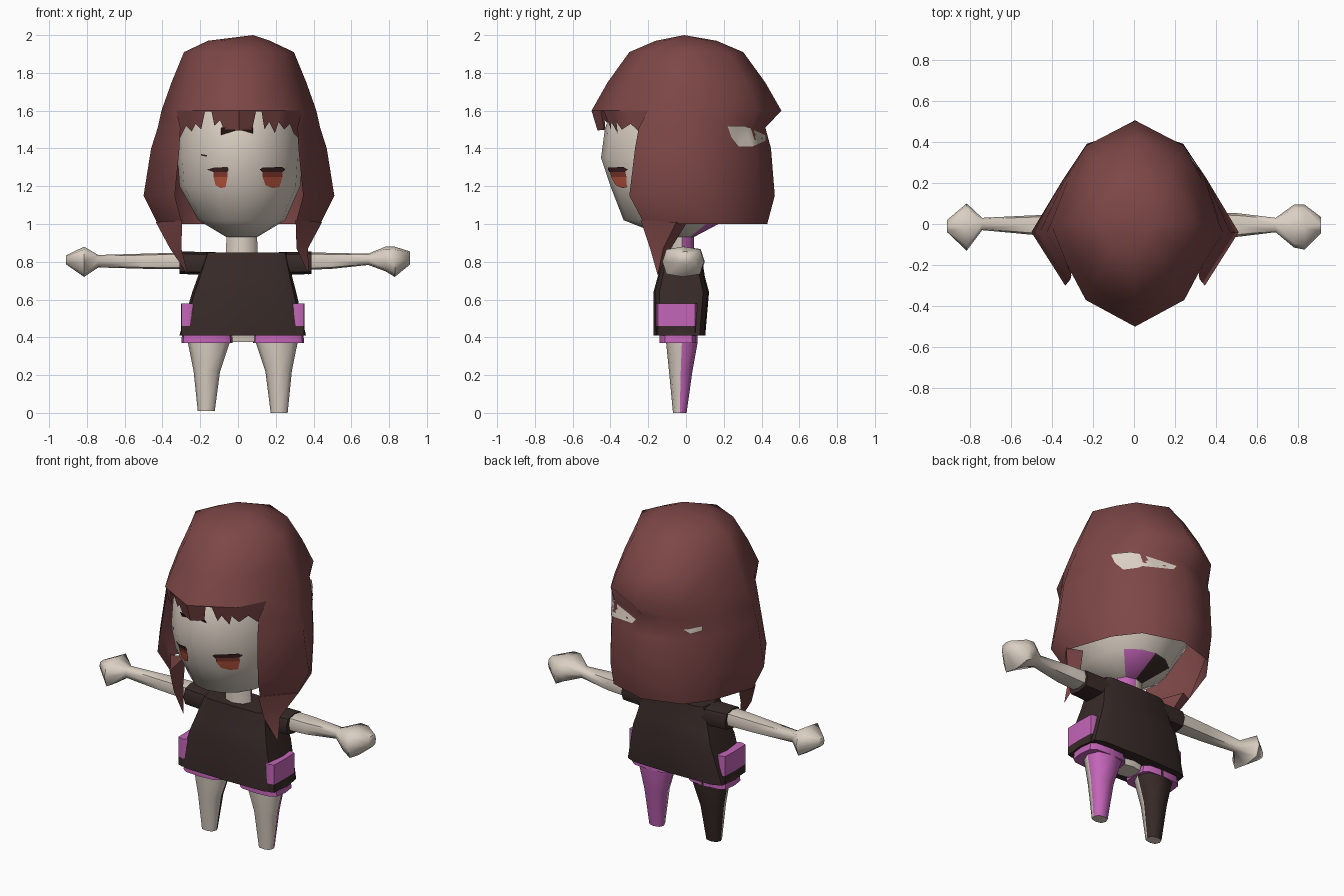
import bpy, bmesh, math
from mathutils import Vector
from mathutils.bvhtree import BVHTree

if "Cube" in bpy.data.objects:
    bpy.data.objects.remove(bpy.data.objects["Cube"])


def material(name, r, g, b):
    m = bpy.data.materials.new(name)
    m.diffuse_color = (r, g, b, 1)
    m.use_nodes = True
    m.node_tree.nodes["Principled BSDF"].inputs["Base Color"].default_value = m.diffuse_color
    return m


HAIR = material("hair_brown", .205, .062, .062)
SKIN = material("skin", .70, .62, .54)
CLOTH = material("dark_cloth", .038, .023, .021)
PINK = material("pink_cloth", .55, .13, .48)
IRIS = material("iris_orange", .56, .10, .055)
IRIS_DARK = material("iris_shade", .27, .05, .032)
LASH = material("lash_brown", .05, .016, .016)


def make(name, verts, faces, mats, angle=50, fix=True):
    me = bpy.data.meshes.new(name)
    me.from_pydata([tuple(v) for v in verts], [], faces)
    for m in mats:
        me.materials.append(m)
    if fix:
        bm = bmesh.new()
        bm.from_mesh(me)
        bmesh.ops.recalc_face_normals(bm, faces=bm.faces)
        bm.to_mesh(me)
        bm.free()
    ob = bpy.data.objects.new(name, me)
    bpy.context.collection.objects.link(ob)
    bpy.ops.object.select_all(action='DESELECT')
    ob.select_set(True)
    bpy.context.view_layer.objects.active = ob
    bpy.ops.object.shade_smooth_by_angle(angle=math.radians(angle))
    return ob


def loft(name, rings, mats, n=12, p=1.0, axis='z', angle=50):
    """Rings are (position, centre1, centre2, radius1, radius2); p < 1 gives boxier sections."""
    verts, faces = [], []
    for pos, c1, c2, r1, r2 in rings:
        for i in range(n):
            a = 2 * math.pi * i / n
            c, s = math.cos(a), math.sin(a)
            u = c1 + r1 * math.copysign(abs(round(c, 6)) ** p, c)
            v = c2 + r2 * math.copysign(abs(round(s, 6)) ** p, s)
            verts.append((u, v, pos) if axis == 'z' else (pos, u, v))
    for k in range(len(rings) - 1):
        for i in range(n):
            j = (i + 1) % n
            faces.append((k * n + i, k * n + j, (k + 1) * n + j, (k + 1) * n + i))
    faces += [tuple(range(n))[::-1], tuple(range(len(verts) - n, len(verts)))]
    return make(name, verts, faces, mats, angle)


def paint(ob, rule):
    for f in ob.data.polygons:
        f.material_index = rule(f.center)


def decal(name, target, points, direction, mat, lift=.007):
    """Thin plate: an outline projected along a direction onto a target."""
    d = Vector(direction).normalized()
    u = d.cross(Vector((0, 0, 1)))
    tree = BVHTree.FromPolygons([v.co for v in target.data.vertices],
                                [tuple(f.vertices) for f in target.data.polygons])
    bm = bmesh.new()
    bm.faces.new([bm.verts.new(u * a + Vector((0, 0, b)) - d * 3) for a, b in points])
    bmesh.ops.triangulate(bm, faces=bm.faces[:])
    bmesh.ops.subdivide_edges(bm, edges=bm.edges[:], cuts=3, use_grid_fill=True)
    bm.verts.index_update()
    verts = []
    for v in bm.verts:
        hit = tree.ray_cast(v.co, d)[0]
        verts.append((hit if hit else v.co + d * 2.6) - d * lift)
    faces = [tuple(v.index for v in f.verts) for f in bm.faces]
    bm.free()
    ob = make(name, verts, faces, [mat], fix=False)
    if ob.data.polygons[0].normal.dot(d) > 0:
        ob.data.flip_normals()
    return ob


# Head; the back of its underside is half pink, half dark
head = loft("head", [(.93, .02, -.03, .08, .07), (1.02, .02, -.06, .23, .27),
                     (1.2, .01, -.04, .32, .36), (1.35, .01, -.03, .33, .42),
                     (1.5, .01, -.02, .33, .41), (1.65, .01, -.01, .29, .37),
                     (1.8, .01, 0, .2, .25)], [SKIN, PINK, CLOTH], 16)
paint(head, lambda c: (1 if c.x > .02 else 2)
      if c.z < 1 and c.y > .04 and abs(c.x - .02) < .11 else 0)
neck = loft("neck", [(.82, .02, -.02, .085, .065), (.96, .02, -.02, .08, .06)], [SKIN, PINK], 8)
paint(neck, lambda c: 1 if c.y > -.01 and c.x > .02 else 0)

# Hair: one outline scaled up to the crown, then rows hung round the sides and back
half = [(0, -.5), (.24, -.37), (.33, -.2), (.41, 0), (.325, .22), (.24, .38), (0, .505)]
outline = half + [(-x, y) for x, y in half[-2:0:-1]]
N = len(outline)
verts, faces = [], []
levels = [(1.6, 1, 1), (1.75, .87, .83), (1.91, .71, .6), (1.97, .4, .32)]
for z, sx, sy in levels:
    verts += [(x * sx + .005, y * sy, z) for x, y in outline]
for k in range(len(levels) - 1):
    for i in range(N):
        j = (i + 1) % N
        faces.append((k * N + i, k * N + j, (k + 1) * N + j, (k + 1) * N + i))
verts.append((.08, -.01, 2.0))
faces += [((len(levels) - 1) * N + i, (len(levels) - 1) * N + (i + 1) % N, len(verts) - 1)
          for i in range(N)]
above = list(range(2, 11))
for z, fx, fy, w, b in [(1.51, .31, -.25, .43, .42), (1.4, .315, -.27, .465, .45),
                        (1.15, .34, -.30, .505, .47), (1.0, .30, -.22, .43, .43)]:
    row = [(fx, fy, z), (w, -.04, z), (.34 + .12 * (w - .43), .22, z), (.235, .83 * b, z), (0, b, z)]
    below = list(range(len(verts), len(verts) + 9))
    verts += [(x + .005, y, h) for x, y, h in row + [(-x, y, h) for x, y, h in row[-2::-1]]]
    faces += [(above[i], below[i], below[i + 1], above[i + 1]) for i in range(8)]
    above = below
hair = make("hair", verts, faces, [HAIR], 75, False)

# Pointed side locks
for side, s, tip in (("left", -1, .27), ("right", 1, .37)):
    ring = [(.30, -.24, 1.02), (.44, -.05, 1.01), (.36, 0, 1.0),
            (.305, -.19, .87), (.365, -.12, .87), (.32, -.08, .87), (tip, -.15, .73)]
    make("side_lock_" + side, [(s * x + .005, y, z) for x, y, z in ring],
         [(0, 1, 4, 3), (1, 2, 5, 4), (2, 0, 3, 5), (3, 4, 6), (4, 5, 6), (5, 3, 6), (2, 1, 0)],
         [HAIR])


# Ragged fringe hung from the cap rim
def rim_y(x):
    x = abs(x)
    return -.5 + x * .13 / .24 if x < .24 else -.37 + (x - .24) * .17 / .09


fringe = [(-.33, 1.42), (-.28, 1.52), (-.25, 1.49), (-.23, 1.53), (-.2, 1.5), (-.18, 1.595),
          (-.145, 1.595), (-.13, 1.52), (-.1, 1.55), (-.08, 1.5), (0, 1.495), (.07, 1.5),
          (.09, 1.595), (.12, 1.595), (.135, 1.5), (.16, 1.54), (.19, 1.48), (.21, 1.54),
          (.24, 1.5), (.27, 1.53), (.29, 1.48), (.33, 1.44)]
verts = []
for x, z in fringe:
    verts += [(x + .005, rim_y(x), 1.6), (x + .005, rim_y(x) + (1.6 - z) * .3, z)]
make("fringe", verts, [(2 * i, 2 * i + 1, 2 * i + 3, 2 * i + 2) for i in range(len(fringe) - 1)],
     [HAIR], 45, False)
make("fringe_underside", [(-.09, -.435, 1.51), (.08, -.44, 1.51), (.08, -.405, 1.465), (-.09, -.405, 1.465)],
     [(0, 3, 2, 1)], [LASH], fix=False)

# Bare patches in the hair
decal("bare_patch_right", hair, [(.22, 1.52), (.31, 1.52), (.42, 1.47), (.42, 1.44), (.35, 1.41),
                                 (.28, 1.41), (.24, 1.46)], (-1, 0, 0), SKIN)
decal("bare_patch_back", hair, [(-.09, 1.46), (.02, 1.47), (.02, 1.44), (-.05, 1.43)], (1, -1, 0), SKIN)

# Eyes
for side, x0, x1, l0, l1 in (("left", -.13, -.055, -.165, -.05), ("right", .13, .235, .115, .25)):
    m, q = (x0 + x1) / 2, (x1 - x0) / 4
    decal("iris_" + side, head, [(x0, 1.25), (x0 + q * .6, 1.205), (m, 1.19), (x1 - q * .6, 1.195),
                                 (x1, 1.25)], (0, 1, 0), IRIS)
    decal("iris_top_" + side, head, [(x0, 1.25), (x1, 1.25), (x1, 1.28), (x0, 1.28)],
          (0, 1, 0), IRIS_DARK)
    decal("lash_" + side, head, [(l0, 1.288), (x0, 1.275), (x1, 1.275), (l1, 1.288), (x1, 1.302),
                                 (x0, 1.298)], (0, 1, 0), LASH, .009)
decal("brow", head, [(-.195, 1.362), (-.165, 1.356), (-.165, 1.365), (-.195, 1.37)], (0, 1, 0), LASH)

# Dress and sleeves
loft("dress", [(.41, .025, -.035, .335, .137), (.64, .033, -.025, .275, .147),
               (.72, .037, -.025, .25, .125), (.85, .045, -.02, .215, .1)], [CLOTH], 12, .35, angle=40)
loft("sleeve_left", [(-.31, -.01, .795, .075, .06), (-.1, -.01, .79, .09, .06)], [CLOTH], 8, .7, 'x')
loft("sleeve_right", [(.2, -.01, .79, .09, .06), (.39, -.01, .795, .08, .06)], [CLOTH], 8, .7, 'x')

# Arms with mitten hands
loft("arm_left", [(-.25, -.01, .805, .06, .045), (-.5, -.005, .803, .047, .04),
                  (-.74, 0, .803, .03, .033), (-.815, -.015, .80, .115, .08),
                  (-.91, -.01, .81, .03, .024)], [SKIN], 8, .6, axis='x', angle=60)
loft("arm_right", [(.33, -.005, .803, .062, .048), (.5, -.005, .805, .058, .042),
                   (.69, -.005, .813, .035, .03), (.78, -.01, .815, .105, .065),
                   (.83, -.015, .80, .11, .08), (.91, -.005, .82, .04, .035)],
     [SKIN], 8, .6, axis='x', angle=60)

# Legs with coloured backs, shorts cuffs and hip pockets
for side, cx, s, back in (("left", -.165, -1, CLOTH), ("right", .215, 1, PINK)):
    leg = loft("leg_" + side, [(0 if s > 0 else .01, cx + s * .003, -.033, .045, .036),
                               (.22, cx, -.028, .07, .062),
                               (.37, cx - s * .01, -.022, .11, .083),
                               (.42, cx - s * .01, -.022, .115, .083)], [SKIN, back], 8, .8, angle=65)
    paint(leg, lambda c: 1 if c.y > -.025 and c.z > .02 else 0)
    loft("shorts_cuff_" + side, [(.37, cx, -.04, .135, .1), (.44, cx, -.04, .13, .1)],
         [PINK], 12, .5, angle=40)
for side, cx in (("left", -.268), ("right", .318)):
    pocket = loft("hip_pocket_" + side, [(.41, cx, -.05, .034, .108), (.46, cx, -.05, .034, .108),
                                         (.58, cx, -.05, .034, .108)], [PINK, CLOTH], 8, .3, angle=40)
    paint(pocket, lambda c: 1 if c.z < .46 else 0)
loft("hips", [(.375, .03, -.03, .07, .06), (.43, .03, -.03, .08, .07)], [SKIN], 8, .6)
